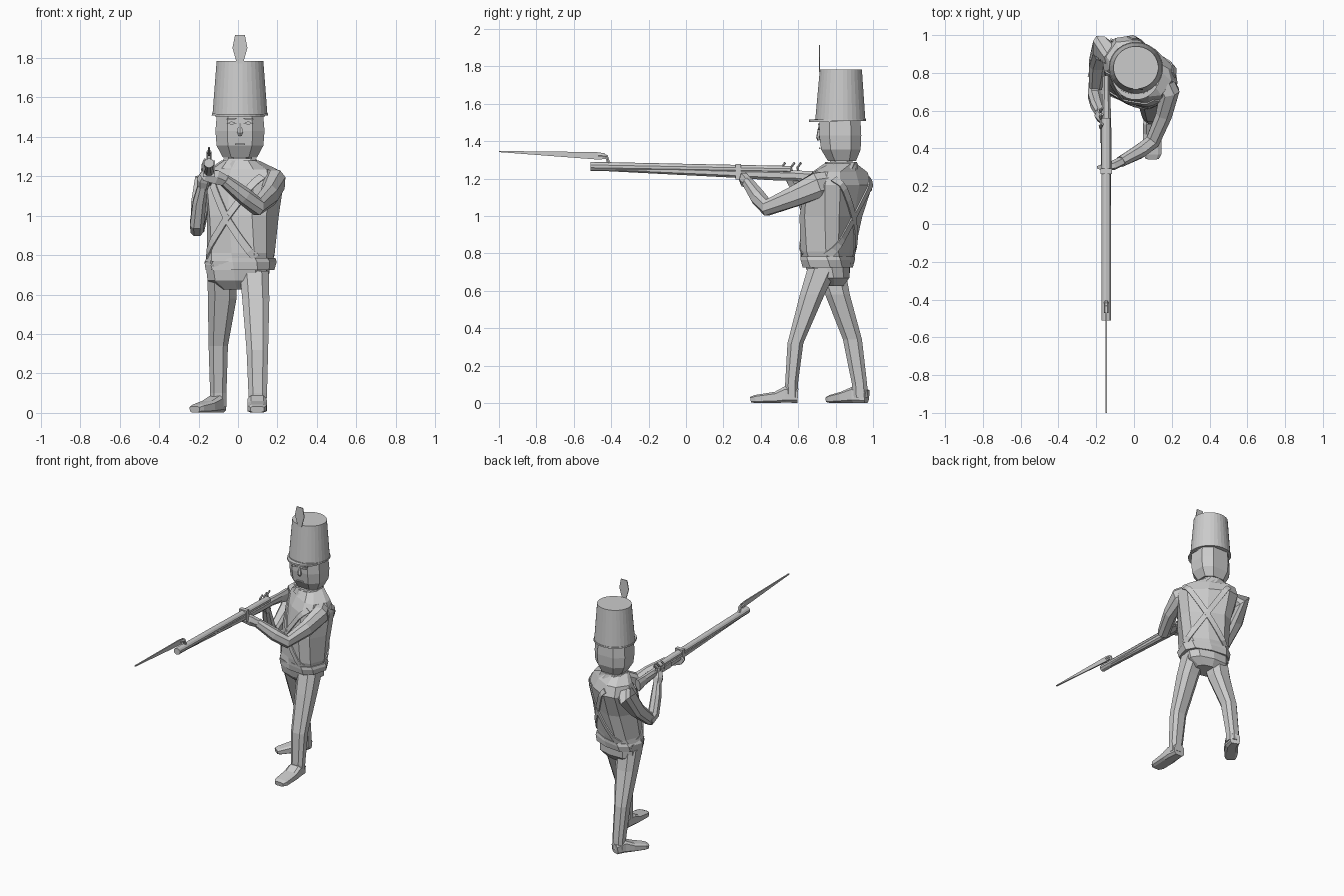
import bpy
import bmesh
import math
from mathutils import Vector, Matrix
from mathutils.bvhtree import BVHTree

cube = bpy.data.objects.get("Cube")
if cube:
    bpy.data.objects.remove(cube, do_unlink=True)

# One plain grey material
grey = bpy.data.materials.new("plain_grey")
grey.use_nodes = True
colour = (0.6, 0.6, 0.6, 1)
grey.diffuse_color = colour
grey.node_tree.nodes["Principled BSDF"].inputs["Base Color"].default_value = colour


def finish(name, bm):
    bmesh.ops.recalc_face_normals(bm, faces=bm.faces)
    mesh = bpy.data.meshes.new(name)
    bm.to_mesh(mesh)
    bm.free()
    mesh.materials.append(grey)
    obj = bpy.data.objects.new(name, mesh)
    bpy.context.collection.objects.link(obj)
    return obj


def outline(sides, power):
    """Unit outline between a circle (1) and a box (near 0), flat side forward."""
    for i in range(sides):
        a = 2 * math.pi * (i + 0.5) / sides
        c, s = math.cos(a), math.sin(a)
        yield (math.copysign(abs(c) ** power, c), math.copysign(abs(s) ** power, s))


def skin(name, rings):
    """Join rings of points into a capped solid."""
    bm = bmesh.new()
    loops = [[bm.verts.new(p) for p in ring] for ring in rings]
    n = len(loops[0])
    for a, b in zip(loops, loops[1:]):
        for i in range(n):
            j = (i + 1) % n
            bm.faces.new((a[i], a[j], b[j], b[i]))
    bm.faces.new(loops[0])
    bm.faces.new(loops[-1])
    return finish(name, bm)


def loft(name, levels, sides=8, power=0.75):
    """Stack level outlines: x, y, z, half width, half depth, twist in degrees."""
    rings = []
    for x, y, z, w, d, twist in levels:
        turn = Matrix.Rotation(math.radians(twist), 3, "Z")
        rings.append([Vector((x, y, z)) + turn @ Vector((u * w, v * d, 0))
                      for u, v in outline(sides, power)])
    return skin(name, rings)


def limb(name, points, up=(0, 0, 1), sides=8, power=0.85):
    """Sweep an outline along a path: x, y, z, radius across, radius along up."""
    centres = [Vector(p[:3]) for p in points]
    rings = []
    for i, p in enumerate(points):
        t = Vector()
        if i > 0:
            t += (centres[i] - centres[i - 1]).normalized()
        if i < len(points) - 1:
            t += (centres[i + 1] - centres[i]).normalized()
        t.normalize()
        side = t.cross(Vector(up)).normalized()
        rise = side.cross(t)
        rings.append([centres[i] + side * u * p[3] + rise * v * p[4]
                      for u, v in outline(sides, power)])
    return skin(name, rings)


def box(name, centre, size, turn=0, axis="Z"):
    bm = bmesh.new()
    bmesh.ops.create_cube(bm, size=1)
    bm.transform(Matrix.Translation(centre)
                 @ Matrix.Rotation(math.radians(turn), 4, axis)
                 @ Matrix.Diagonal((*size, 1)))
    return finish(name, bm)


def plate(name, corners, thickness, direction):
    """Extrude a flat outline along a direction, centred on it."""
    d = Vector(direction) * thickness / 2
    return skin(name, [[Vector(c) - d for c in corners], [Vector(c) + d for c in corners]])


# Torso, twisted so that the right shoulder is drawn back
torso = loft("torso", [
    (0, .755, .75, .165, .12, -14), (.015, .757, .81, .168, .126, -22),
    (.025, .775, 1, .18, .142, -30), (.03, .815, 1.165, .212, .138, -36),
    (.025, .822, 1.235, .185, .105, -35), (.01, .825, 1.28, .09, .085, -15)], 10, .7)
loft("collar", [(.01, .825, 1.24, .1, .1, -20), (.01, .83, 1.29, .085, .085, 0)], 10)
loft("neck", [(.01, .83, 1.25, .065, .065, 0), (.01, .83, 1.33, .065, .065, 0)])
loft("hips", [(0, .77, .625, .09, .07, -5), (0, .765, .67, .155, .11, -8),
              (0, .755, .77, .165, .122, -12)], 10)
loft("coat_hem", [(.01, .758, .725, .172, .126, -14), (.013, .758, .765, .18, .13, -18),
                  (.015, .757, .785, .172, .128, -21)], 10, .7)

# Crossed chest and back belts laid onto the twisted torso surface
tree = BVHTree.FromObject(torso, bpy.context.evaluated_depsgraph_get())
turn = Matrix.Rotation(math.radians(-33), 3, "Z")
middle = Vector((.025, .78, 0))


def strap(name, start, end, facing):
    a, b = Vector(start), Vector(end)
    normal = Vector((-(b - a).y, (b - a).x)).normalized() * 0.018
    out = turn @ Vector((0, facing, 0))
    bm = bmesh.new()
    rows = []
    steps = 14
    for i in range(steps + 1):
        row = []
        for off in (-normal, normal):
            q = a.lerp(b, i / steps) + off
            hit = tree.ray_cast(middle + turn @ Vector((q.x, 0, q.y)) + out, -out)
            if hit[0]:
                row.append(bm.verts.new(hit[0] + out * .007))
        if len(row) == 2:
            rows.append(row)
    for r, s in zip(rows, rows[1:]):
        bm.faces.new((r[0], r[1], s[1], s[0]))
    obj = finish(name, bm)
    obj.modifiers.new("thickness", "SOLIDIFY").thickness = 0.008
    obj.modifiers["thickness"].offset = 0


for label, facing in (("chest", -1), ("back", 1)):
    for way, s in (("rising", 1), ("falling", -1)):
        strap("%s_belt_%s" % (label, way), (-.14 * s, .79), (.15 * s, 1.2), facing)

# Head with a flat low-poly face
loft("head", [(.01, .834, 1.295, .092, .08, 0), (.01, .828, 1.355, .126, .112, 0),
              (.01, .825, 1.43, .132, .119, 0), (.01, .823, 1.52, .124, .116, 0)])
limb("nose", [(.01, .712, 1.465, .01, .008), (.01, .706, 1.42, .016, .01),
              (.01, .712, 1.405, .01, .008)], (0, 1, 0), 6)
box("mouth", (.01, .716, 1.362), (.05, .008, .008))
for label, s in (("right", -1), ("left", 1)):
    x = .01 + s * .042
    plate(label + "_eye", [(x - .024, .709, 1.468), (x, .709, 1.46), (x + .024, .709, 1.468),
                           (x, .709, 1.478)], .009, (0, 1, 0))
    box(label + "_eyebrow", (x, .709, 1.49), (.05, .009, .007), s * 6, "Y")

# Tall tapered hat with a peak and a flat plume
loft("hat", [(.01, .825, 1.51, .14, .135, 0), (.01, .828, 1.783, .119, .113, 0)], 32, 1)
loft("hat_rim", [(.01, .825, 1.508, .144, .139, 0), (.01, .825, 1.518, .143, .138, 0)], 32, 1)
loft("hat_peak", [(.01, .79, 1.503, .128, .133, 0), (.01, .79, 1.515, .128, .133, 0)], 24, 1)
plume = [(.015, 1.77), (.038, 1.85), (.025, 1.915)]
plate("plume", [(.01 + x, .713, z) for x, z in plume]
      + [(.01 - x, .713, z) for x, z in reversed(plume)], .006, (0, 1, 0))

# Striding legs, left one forward
loft("left_leg", [(.098, .565, .03, .048, .036, 0), (.1, .564, .1, .05, .036, 0),
                  (.098, .585, .32, .058, .045, 0), (.09, .675, .58, .073, .07, 0),
                  (.082, .73, .72, .078, .085, 0)])
loft("right_leg", [(-.1, .932, .03, .043, .043, 0), (-.1, .928, .1, .044, .043, 0),
                   (-.1, .89, .34, .052, .054, 0), (-.08, .81, .58, .077, .07, 0),
                   (-.08, .77, .72, .08, .085, 0)])
limb("left_shoe", [(.097, .598, .04, .043, .04), (.097, .53, .045, .05, .045),
                   (.097, .48, .031, .052, .031), (.097, .37, .022, .05, .022),
                   (.097, .345, .018, .035, .016)], power=.5)
limb("right_shoe", [(-.092, .968, .036, .035, .036), (-.115, .905, .045, .046, .045),
                    (-.155, .85, .031, .05, .031), (-.205, .785, .022, .042, .022),
                    (-.22, .765, .018, .032, .016)], power=.5)

# Left arm supporting the gun from below
limb("left_arm", [(.13, .79, 1.185, .065, .065), (.185, .7, 1.165, .058, .072),
                  (.16, .58, 1.105, .046, .058), (.098, .435, 1.045, .042, .046),
                  (.03, .385, 1.1, .04, .044), (-.07, .33, 1.18, .03, .032)])
limb("left_hand", [(-.06, .335, 1.175, .03, .025), (-.11, .31, 1.195, .04, .025),
                   (-.16, .3, 1.205, .035, .02), (-.18, .3, 1.225, .025, .012)], (0, 1, 0), 6)

# Right arm folded back, hand at the trigger
across = (1, 0, 0)
limb("right_upper_arm", [(-.09, .87, 1.17, .06, .06), (-.178, .933, 1.16, .064, .058),
                         (-.192, .85, 1.05, .05, .048), (-.205, .72, .935, .04, .035)],
     across, power=.65)
limb("right_forearm", [(-.208, .74, .93, .04, .035), (-.208, .68, .96, .04, .038),
                       (-.195, .63, 1.07, .034, .036), (-.178, .59, 1.15, .028, .028)], across)
limb("right_hand", [(-.178, .595, 1.14, .028, .028), (-.175, .575, 1.18, .036, .035),
                    (-.155, .55, 1.22, .028, .03)], across, 6)

# Long gun: stock, barrel, band and lock
gx = -.147
limb("gun_stock", [(gx, -.42, 1.253, .018, .014), (gx, .25, 1.228, .028, .024),
                   (gx, .45, 1.22, .03, .03), (gx, .6, 1.215, .026, .03),
                   (gx, .7, 1.205, .022, .036), (gx, .78, 1.195, .022, .048)])
limb("gun_barrel", [(gx, -.51, 1.266, .026, .024), (gx, .2, 1.253, .025, .022),
                    (gx, .56, 1.246, .025, .022)], sides=10, power=1)
box("barrel_band", (gx, .28, 1.237), (.062, .03, .085))
box("lock_plate", (gx - .028, .5, 1.225), (.012, .14, .035))
for i, y in enumerate((.52, .57, .605)):
    limb("lock_hammer_%d" % i, [(gx - .03, y, 1.23, .007, .01),
                                (gx - .03, y - .01, 1.258, .007, .008),
                                (gx - .02, y + .01, 1.285, .007, .006)], across, 6)

# Bayonet offset above the muzzle by a bent shank
plate("bayonet_blade", [(gx, -1, 1.342), (gx, -.47, 1.302), (gx, -.42, 1.306),
                        (gx, -.435, 1.336), (gx, -.48, 1.342), (gx, -1, 1.348)], .009, across)
limb("bayonet_shank", [(gx, -.47, 1.325, .01, .012), (gx, -.425, 1.32, .01, .013),
                       (gx, -.41, 1.27, .01, .012)], across, 6)
